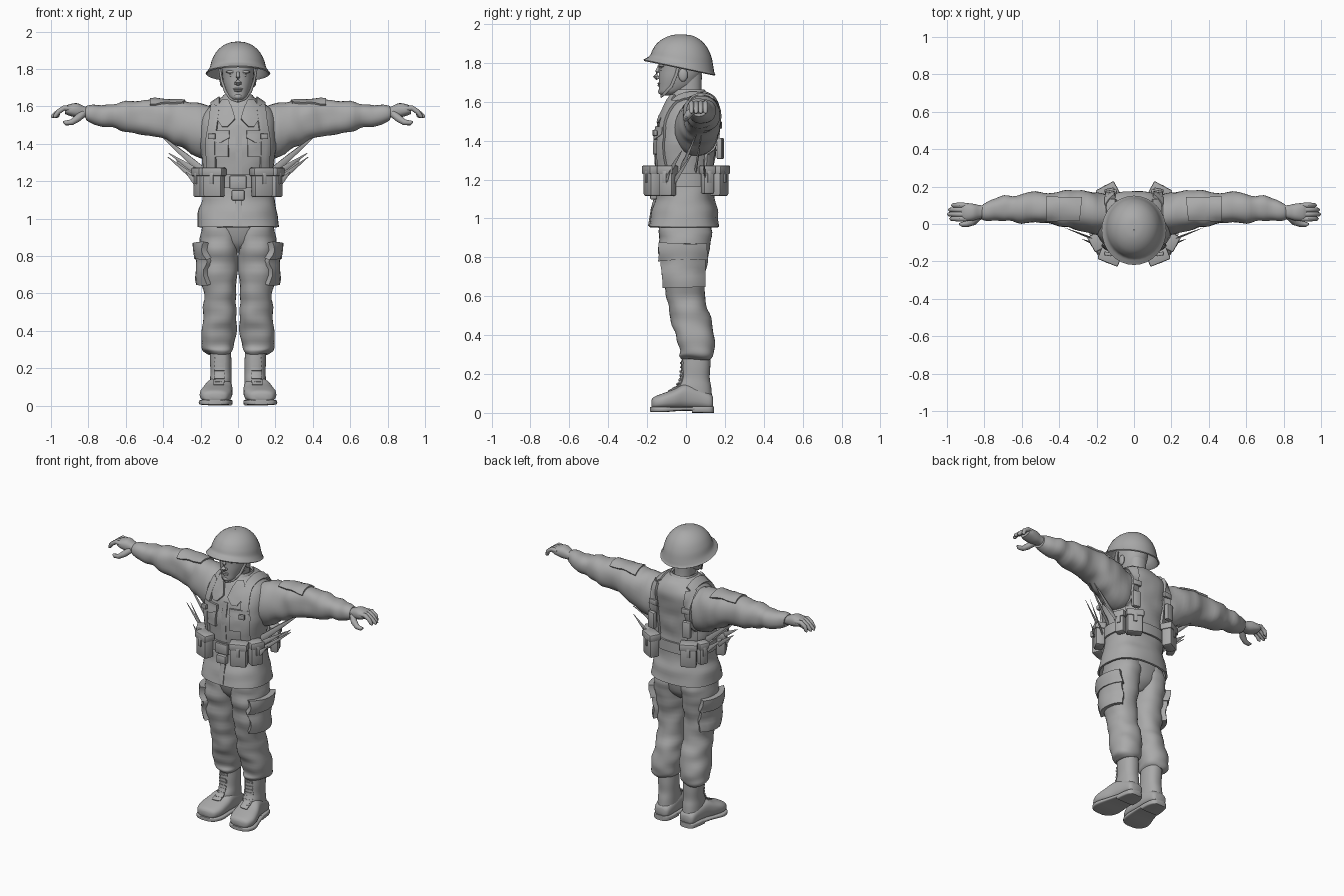
import bpy, bmesh, math
from mathutils import Vector, Matrix, noise
from mathutils.bvhtree import BVHTree

if "Cube" in bpy.data.objects:
    bpy.data.objects.remove(bpy.data.objects["Cube"])

GREY = (0.4, 0.4, 0.4, 1)
mat = bpy.data.materials.new("plain_grey")
mat.use_nodes = True
mat.diffuse_color = GREY
mat.node_tree.nodes["Principled BSDF"].inputs["Base Color"].default_value = GREY


def finish(name, bm, mirror=False, thick=0, bevel=0, angle=40):
    """Turn a bmesh into a shaded object with its modifiers baked in."""
    bmesh.ops.recalc_face_normals(bm, faces=bm.faces)
    me = bpy.data.meshes.new(name)
    bm.to_mesh(me)
    bm.free()
    ob = bpy.data.objects.new(name, me)
    bpy.context.collection.objects.link(ob)
    if thick:
        m = ob.modifiers.new("thickness", 'SOLIDIFY')
        m.thickness, m.offset = thick, 0
    if bevel:
        m = ob.modifiers.new("round", 'BEVEL')
        m.width, m.segments = bevel, 2
    if mirror:
        m = ob.modifiers.new("mirror", 'MIRROR')
        m.use_mirror_merge = False
    dg = bpy.context.evaluated_depsgraph_get()
    ob.data = bpy.data.meshes.new_from_object(ob.evaluated_get(dg))
    ob.modifiers.clear()
    ob.data.materials.clear()
    ob.data.materials.append(mat)
    ob.data.shade_smooth()
    ob.data.set_sharp_from_angle(angle=math.radians(angle))
    return ob


def bridge(bm, loops, caps):
    for a, b in zip(loops, loops[1:]):
        for i in range(len(a)):
            j = (i + 1) % len(a)
            bm.faces.new((a[i], a[j], b[j], b[i]))
    if caps:
        bm.faces.new(loops[0])
        bm.faces.new(loops[-1])


def spline(rows, sub):
    """Catmull-Rom resampling of rows of numbers."""
    out = []
    for k in range(len(rows) - 1):
        p = [Vector(rows[min(max(k + d, 0), len(rows) - 1)]) for d in (-1, 0, 1, 2)]
        for s in range(sub):
            t = s / sub
            out.append(p[1] + (p[2] - p[0]) * t / 2
                       + (2 * p[0] - 5 * p[1] + 4 * p[2] - p[3]) * t * t / 2
                       + (3 * p[1] - p[0] - 3 * p[2] + p[3]) * t ** 3 / 2)
    return out + [Vector(rows[-1])]


def loft(name, axis, rings, power=2.3, sub=4, fold=0, squash=(1, 1, 1), caps=True, warp=None, **kw):
    """Rings are (position, low, high, low, high) across the two other axes."""
    bm = bmesh.new()
    others = [i for i in range(3) if i != axis]
    loops = []
    for t, a0, a1, b0, b1 in spline(rings, sub):
        loop = []
        for i in range(32):
            ang = math.tau * i / 32
            c, s = math.cos(ang), math.sin(ang)
            p = Vector((0, 0, 0))
            p[axis] = t
            p[others[0]] = (a0 + a1) / 2 + (a1 - a0) / 2 * math.copysign(abs(c) ** (2 / power), c)
            p[others[1]] = (b0 + b1) / 2 + (b1 - b0) / 2 * math.copysign(abs(s) ** (2 / power), s)
            if warp:
                p = warp(p)
            loop.append(bm.verts.new(p))
        loops.append(loop)
    bridge(bm, loops, caps)
    if fold:  # soft cloth folds
        bm.normal_update()
        for v in bm.verts:
            q = Vector([c * f for c, f in zip(v.co, squash)])
            v.co += v.normal * noise.noise(q) * fold
    return finish(name, bm, **kw)


def sym(rows):
    """Rows of (z, half width, y low, y high) to full ring rows."""
    return [(z, -h, h, a, b) for z, h, a, b in rows]


def tube(name, pts, radii, sides=12, flat=1, mirror=True):
    bm = bmesh.new()
    pts = [Vector(p) for p in pts]
    loops = []
    for k, p in enumerate(pts):
        d = pts[min(k + 1, len(pts) - 1)] - pts[max(k - 1, 0)]
        q = d.to_track_quat('Z', 'Y')
        loops.append([bm.verts.new(p + q @ Vector((math.cos(math.tau * i / sides) * flat,
                      math.sin(math.tau * i / sides), 0)) * radii[k]) for i in range(sides)])
    bridge(bm, loops, True)
    return finish(name, bm, mirror)


def box(name, center, size, turn=0, tilt=0, bevel=0.012, mirror=True):
    bm = bmesh.new()
    m = (Matrix.Translation(center) @ Matrix.Rotation(math.radians(turn), 4, 'Z')
         @ Matrix.Rotation(math.radians(tilt), 4, 'Y') @ Matrix.Diagonal((*size, 1)))
    bmesh.ops.create_cube(bm, size=1, matrix=m)
    return finish(name, bm, mirror, bevel=bevel)


def ball(name, center, size, mirror=True):
    bm = bmesh.new()
    bmesh.ops.create_uvsphere(bm, u_segments=16, v_segments=10, radius=1,
                              matrix=Matrix.Translation(center) @ Matrix.Diagonal((*size, 1)))
    return finish(name, bm, mirror)


def surface(*obs):
    verts, polys = [], []
    for o in obs:
        n = len(verts)
        verts += [v.co.copy() for v in o.data.vertices]
        polys += [[n + i for i in p.vertices] for p in o.data.polygons]
    return BVHTree.FromPolygons(verts, polys)


SIDES = {  # point on a plane from (u, v), and the direction of projection
    "front": (lambda u, v: Vector((u, -1, v)), Vector((0, 1, 0))),
    "back": (lambda u, v: Vector((u, 1, v)), Vector((0, -1, 0))),
    "outer": (lambda u, v: Vector((1, u, v)), Vector((-1, 0, 0))),
    "top": (lambda u, v: Vector((u, v, 2.5)), Vector((0, 0, -1)))}


def patch(name, tree, side, rows, thick=0.016, mirror=True, cols=6, steps=6):
    """Cloth panel laid on a surface; rows are (u0, u1, v)."""
    place, d = SIDES[side]
    bm = bmesh.new()
    grid = []
    path = [Vector(a).lerp(Vector(b), s / steps) for a, b in zip(rows, rows[1:]) for s in range(steps)]
    for u0, u1, v in path + [Vector(rows[-1])]:
        line = []
        for c in range(cols + 1):
            o = place(u0 + (u1 - u0) * c / cols, v)
            hit = tree.ray_cast(o, d)[0] or tree.find_nearest(o)[0]
            line.append(bm.verts.new(hit))
        grid.append(line)
    for a, b in zip(grid, grid[1:]):
        for i in range(cols):
            bm.faces.new((a[i], a[i + 1], b[i + 1], b[i]))
    return finish(name, bm, mirror, thick=thick)


# Jacket and sleeves
torso = loft("jacket", 2, sym([
    (.955, .215, -.185, .165), (1.03, .205, -.168, .155), (1.1, .188, -.148, .14), (1.2, .18, -.145, .14),
    (1.3, .188, -.152, .14), (1.4, .198, -.152, .15), (1.5, .2, -.132, .165), (1.57, .18, -.1, .165),
    (1.62, .12, -.075, .14), (1.645, .08, -.065, .105)]), fold=.01, squash=(9, 9, 14), caps=False, thick=.012)
sleeve = loft("sleeve", 0, [
    (.1, -.03, .15, 1.36, 1.59), (.2, -.055, .172, 1.325, 1.612), (.3, -.035, .175, 1.38, 1.625),
    (.38, -.015, .172, 1.42, 1.635), (.46, 0, .165, 1.44, 1.635), (.55, .002, .165, 1.457, 1.63),
    (.65, .015, .155, 1.48, 1.618), (.73, .02, .138, 1.497, 1.61), (.79, .025, .118, 1.515, 1.605),
    (.81, .03, .11, 1.525, 1.6)], fold=.014, squash=(16, 8, 8), mirror=True)
body = surface(torso, sleeve)
patch("front_placket", body, "front", [(-.012, .022, .96), (-.012, .022, 1.5)], .01, mirror=False)
patch("chest_pocket", body, "front", [(.05, .15, 1.33), (.05, .15, 1.46)], .02)
patch("pocket_flap", body, "front", [(.09, .11, 1.405), (.045, .155, 1.43), (.045, .155, 1.47)], .034)
patch("collar_flap", body, "front", [(.055, .085, 1.49), (.015, .11, 1.53), (.035, .1, 1.6), (.05, .08, 1.63)], .026)
patch("sleeve_panel", body, "top", [(.29, .47, .02), (.28, .47, .14)], .02)
loft("collar", 2, sym([(1.59, .095, -.075, .125), (1.63, .085, -.07, .108), (1.66, .074, -.05, .09)]),
     caps=False, thick=.012)

# Hands
loft("palm", 0, [(.78, .035, .1, 1.535, 1.59), (.82, .03, .1, 1.54, 1.6), (.86, .018, .108, 1.54, 1.617),
                 (.9, .015, .112, 1.55, 1.612), (.925, .025, .108, 1.56, 1.6)], mirror=True)
for i, reach in enumerate((.985, .998, .992, .975)):
    y = .028 + i * .024
    tube(f"finger_{i + 1}", [(.89, y, 1.588), (.93, y, 1.592), (.96, y, 1.572), (reach - .008, y, 1.548), (reach, y, 1.54)],
         [.013, .0145, .013, .011, .004])
tube("thumb", [(.83, .04, 1.56), (.86, .012, 1.535), (.89, .0, 1.515), (.92, -.002, 1.512), (.935, .0, 1.518)],
     [.02, .02, .016, .013, .005])

# Trousers
legs = loft("trouser_leg", 2, [
    (1.02, 0, .18, -.13, .12), (.93, -.002, .193, -.143, .135), (.85, .0, .2, -.138, .122),
    (.75, .004, .198, -.128, .103), (.64, .01, .193, -.11, .09), (.55, .012, .185, -.09, .1),
    (.47, .012, .184, -.076, .128), (.4, .014, .189, -.056, .145), (.33, .02, .195, -.037, .148),
    (.295, .025, .188, -.04, .143), (.275, .042, .16, -.02, .128)],
    fold=.014, squash=(8, 8, 15), mirror=True)
loft("trouser_seat", 2, sym([(.82, .05, -.07, .06), (.87, .12, -.115, .11), (.95, .17, -.14, .13), (1.0, .18, -.14, .13)]))
trousers = surface(legs)
patch("cargo_pocket", trousers, "outer", [(-.1, .08, .65), (-.115, .085, .8), (-.115, .085, .86)], .056)
patch("cargo_flap", trousers, "outer", [(-.12, .09, .79), (-.12, .09, .87)], .072)
patch("fly", trousers, "front", [(.004, .016, .84), (.004, .022, .96)], .008, mirror=False)

# Boots
shaft = loft("boot_shaft", 2, [(.06, .035, .15, -.04, .135), (.13, .034, .15, -.045, .13), (.18, .035, .147, -.025, .122),
                               (.24, .035, .15, -.022, .125), (.3, .04, .15, -.02, .125)], mirror=True)
shoe = loft("boot_shoe", 1, [
    (-.178, .09, .155, .03, .065), (-.165, .058, .188, .02, .082), (-.12, .036, .205, .018, .1),
    (-.06, .03, .194, .018, .122), (0, .03, .172, .018, .15), (.07, .032, .156, .018, .13),
    (.125, .042, .146, .018, .1), (.14, .06, .128, .03, .08)], power=2.6, mirror=True)
loft("boot_sole", 1, [(-.184, .085, .16, .006, .03), (-.165, .052, .195, .004, .032), (-.11, .03, .21, .004, .032),
                      (-.03, .03, .185, .01, .032), (.05, .03, .162, .01, .032)], power=5, mirror=True)
loft("boot_heel", 1, [(.03, .03, .165, 0, .034), (.09, .032, .158, 0, .034), (.13, .045, .147, 0, .034),
                      (.144, .065, .125, 0, .034)], power=6, mirror=True)
boot = surface(shaft, shoe)
patch("boot_tongue", boot, "front", [(.075, .13, .11), (.068, .118, .27)], .01)
for i in range(7):
    z = .12 + i * .022
    patch(f"lace_{i + 1}", boot, "front", [(.074, .122, z), (.074, .122, z + .009)], .02, steps=1)

# Head
loft("head", 2, sym([(1.632, .022, -.125, -.075), (1.648, .046, -.138, -.02), (1.68, .064, -.139, .04),
                     (1.72, .077, -.14, .068), (1.76, .083, -.14, .085), (1.82, .086, -.14, .09), (1.88, .07, -.11, .07)]), power=2.2)
loft("neck", 2, sym([(1.55, .08, -.07, .1), (1.62, .062, -.07, .085), (1.67, .06, -.065, .08), (1.74, .06, -.05, .082)]))
tube("nose", [(0, -.138, 1.785), (0, -.148, 1.755), (0, -.156, 1.73), (0, -.145, 1.716)], [.007, .01, .015, .009], mirror=False)
ball("nostril", (.011, -.143, 1.724), (.009, .011, .008))
ball("brow", (.034, -.122, 1.785), (.03, .018, .009))
ball("eye", (.034, -.121, 1.766), (.014, .012, .008))
ball("upper_lip", (0, -.138, 1.694), (.026, .009, .005), False)
ball("lower_lip", (0, -.138, 1.684), (.021, .009, .006), False)
ball("chin", (0, -.128, 1.653), (.022, .016, .016), False)
ball("ear", (.086, -.015, 1.738), (.012, .024, .034))
tube("chin_strap", [(.098, -.035, 1.8), (.088, -.05, 1.74), (.068, -.075, 1.68), (.04, -.11, 1.643), (0, -.128, 1.629)],
     [.009] * 5, flat=.5)


# Helmet, tipped back toward the rim
def tip(p):
    p.z -= (p.y + .035) * .21 * min(1, (1.945 - p.z) / .16)
    return p


loft("helmet", 2, sym([(1.775, .17, -.217, .148), (1.787, .16, -.202, .142), (1.81, .147, -.182, .137), (1.85, .135, -.168, .127),
                       (1.89, .113, -.146, .104), (1.92, .081, -.113, .069), (1.938, .042, -.073, .028),
                       (1.943, .002, -.032, -.028)]), power=2, caps=False, warp=tip, thick=.008)

# Belt and its pouches
loft("belt", 2, sym([(1.165, .194, -.162, .155), (1.235, .194, -.164, .155)]), sub=1, caps=False, thick=.012)
box("buckle", (0, -.17, 1.195), (.09, .02, .07), bevel=.006, mirror=False)
box("belt_tab", (0, -.168, 1.125), (.07, .035, .055), bevel=.008, mirror=False)
for part, x, y, turn, w, d, h in (("front_pouch", .128, -.172, 22, .105, .065, .15),
                                  ("side_pouch", .198, -.095, 62, .08, .06, .15),
                                  ("rear_pouch", .14, .17, -28, .1, .065, .15),
                                  ("hip_pouch", .2, .11, -66, .06, .05, .13)):
    box(part, (x, y, 1.19), (w, d, h), turn)
    box(part + "_lid", (x, y, 1.25), (w + .012, d + .012, .045), turn, bevel=.008)
    out = Matrix.Rotation(math.radians(turn), 3, 'Z') @ Vector((0, -.5 * d if y < 0 else .5 * d, 0))
    box(part + "_tab", (x + out.x, y + out.y, 1.215), (.022, .014, .06), turn, bevel=.003)

# Shoulder harness
patch("harness_front", body, "front", [(.115, .16, 1.25), (.12, .165, 1.42), (.1, .145, 1.56), (.095, .14, 1.6)], .028)
patch("harness_top", body, "top", [(.095, .14, -.075), (.095, .14, .13)], .022)
patch("harness_back", body, "back", [(.1, .15, 1.25), (.105, .155, 1.42), (.1, .145, 1.6)], .032)
box("harness_clip_front", (.14, -.16, 1.44), (.04, .02, .03), 10, bevel=.004)
box("harness_clip_back", (.13, .176, 1.36), (.055, .03, .11), -12, bevel=.008)
box("harness_buckle", (.122, .172, 1.48), (.06, .02, .035), -8, bevel=.004)

# Pointed loose straps between the belt and the underarm
for i, (a, b, r) in enumerate((((.17, -.03, 1.24), (.42, .06, 1.45), .022), ((.18, .05, 1.25), (.4, .08, 1.44), .02),
                               ((.19, -.09, 1.23), (.37, -.02, 1.35), .02), ((.2, -.06, 1.19), (.375, .03, 1.33), .017),
                               ((.2, -.11, 1.17), (.28, -.08, 1.25), .022), ((.2, .1, 1.2), (.33, .09, 1.31), .018))):
    mid = Vector(a).lerp(Vector(b), .45)
    tube(f"loose_strap_{i + 1}", [a, mid, b], [r, r * .7, .002], sides=4, flat=.35)
